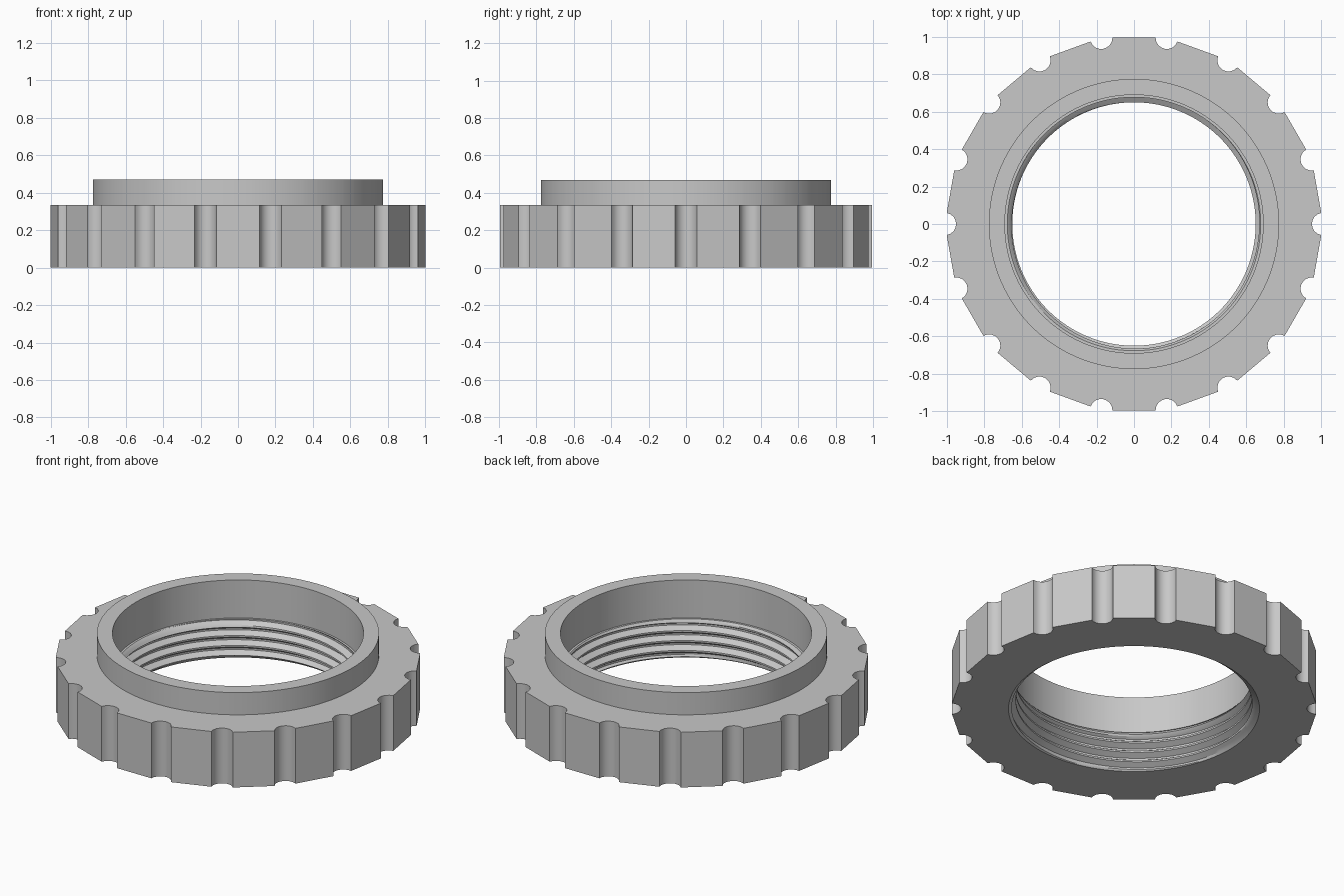
import bpy
import bmesh
from math import sin, cos, pi, atan2, hypot, acos, radians

cube = bpy.data.objects.get("Cube")
if cube:
    bpy.data.objects.remove(cube)

# Main dimensions
OUTER, GRIP_H = 1.002, 0.335
COLLAR_R, COLLAR_H = 0.775, 0.47
BORE, LEDGE, CREST, ROOT = 0.69, 0.677, 0.65, 0.682
THREAD_TOP, PITCH, TURNS = 0.24, 0.06, 4
NOTCHES, NOTCH_R, NOTCH_C = 18, 0.06, 1.01
ARC_STEPS, FLAT_STEPS = 8, 4

# One cycle of the thread, evenly spaced along the pitch
MID = (CREST + ROOT) / 2
CYCLE = [CREST, CREST, MID, ROOT, ROOT, MID]


def outline():
    """Grip outline as (angle, radius): round notches joined by flats."""
    # Angle on the notch circle at which it meets the outer radius
    reach = acos((OUTER**2 - NOTCH_C**2 - NOTCH_R**2) / (2 * NOTCH_C * NOTCH_R))
    step = 2 * pi / NOTCHES
    one = []
    for i in range(ARC_STEPS + 1):
        a = 2 * pi - reach - (2 * pi - 2 * reach) * i / ARC_STEPS
        x, y = NOTCH_C + NOTCH_R * cos(a), NOTCH_R * sin(a)
        one.append((atan2(y, x), hypot(x, y)))
    corner = one[-1][0]
    half = step / 2 - corner
    for i in range(1, FLAT_STEPS):
        y = OUTER * sin(half) * (2 * i / FLAT_STEPS - 1)
        x = OUTER * cos(half)
        one.append((step / 2 + atan2(y, x), hypot(x, y)))
    pts = [(a + k * step, r) for k in range(NOTCHES) for a, r in one]
    return pts + [(pts[0][0] + 2 * pi, pts[0][1])]


def thread_radius(radius, z):
    """Thread with lead-in chamfers at both ends."""
    top = LEDGE - (THREAD_TOP - z) * 0.8
    bottom = BORE - z * 1.3
    return max(radius, top, bottom)


def section(turn, outer):
    """Closed cross-section at a fraction of a turn, as (radius, z)."""
    pts = [(outer, 0), (outer, GRIP_H), (COLLAR_R, GRIP_H),
           (COLLAR_R, COLLAR_H), (BORE, COLLAR_H), (BORE, THREAD_TOP)]
    n = len(CYCLE)
    for j in range(TURNS * n, -n - 1, -1):
        z = min(max(PITCH * (j / n + turn), 0), THREAD_TOP)
        pts.append((thread_radius(CYCLE[j % n], z), z))
    return pts


# Sweep the section round the axis; welding closes the helical seam
bm = bmesh.new()
points = outline()
start = points[0][0]
columns = []
for a, outer in points:
    columns.append([bm.verts.new((r * cos(a), r * sin(a), z))
                    for r, z in section((a - start) / (2 * pi), outer)])
for left, right in zip(columns, columns[1:]):
    for j in range(len(left)):
        k = (j + 1) % len(left)
        bm.faces.new((left[j], right[j], right[k], left[k]))
bmesh.ops.remove_doubles(bm, verts=bm.verts, dist=0.00005)
bmesh.ops.recalc_face_normals(bm, faces=bm.faces)
mesh = bpy.data.meshes.new("threaded_ring")
bm.to_mesh(mesh)
bm.free()
ring = bpy.data.objects.new("threaded_ring", mesh)
bpy.context.collection.objects.link(ring)

# Plain grey
grey = bpy.data.materials.new("light_grey")
grey.use_nodes = True
colour = (0.58, 0.58, 0.58, 1)
grey.diffuse_color = colour
grey.node_tree.nodes["Principled BSDF"].inputs["Base Color"].default_value = colour
mesh.materials.append(grey)

bpy.ops.object.select_all(action="DESELECT")
ring.select_set(True)
bpy.context.view_layer.objects.active = ring
bpy.ops.object.shade_smooth_by_angle(angle=radians(28))
